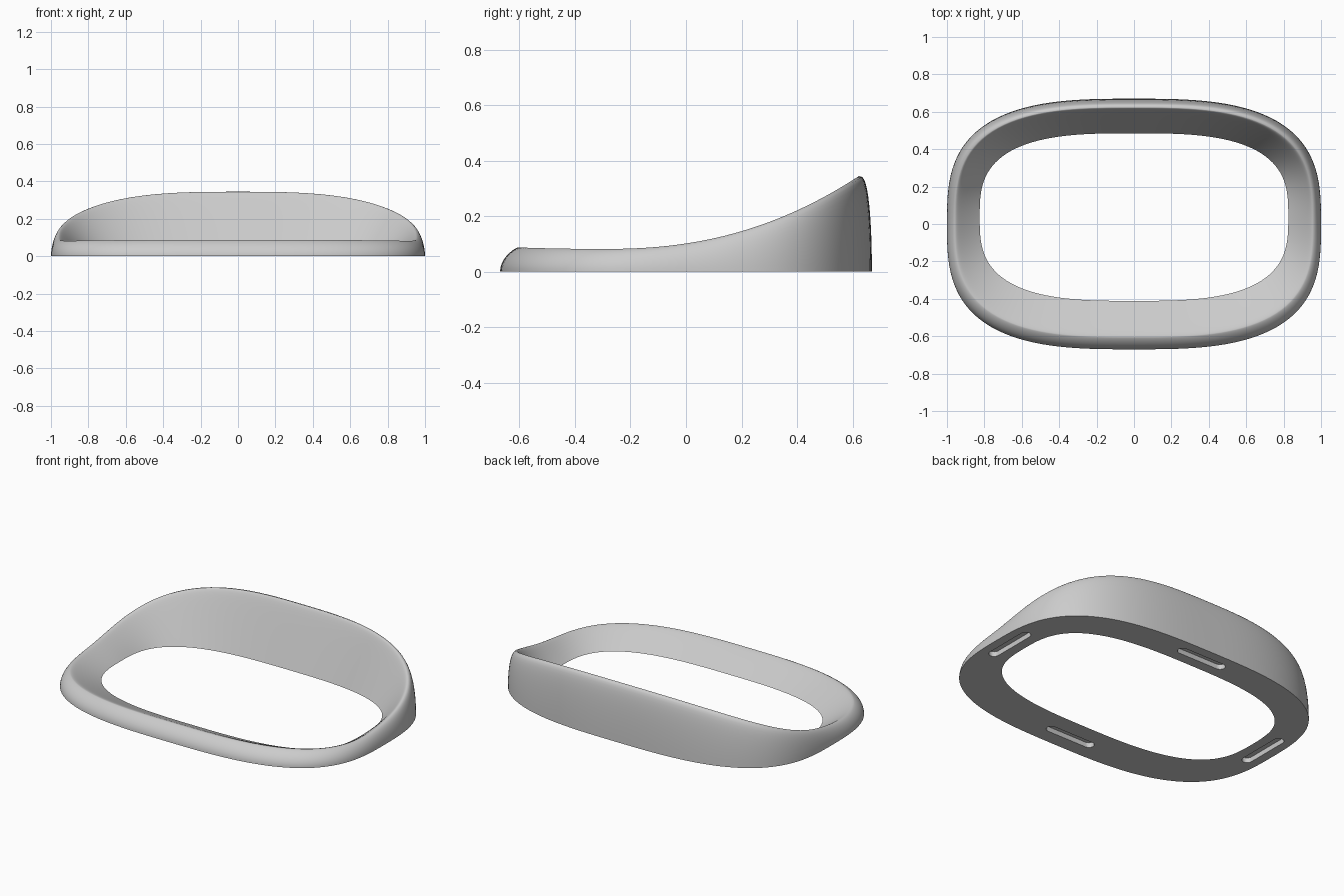
import bpy
import bmesh
from math import sin, cos, pi, radians, hypot
from mathutils import Matrix, Vector

cube = bpy.data.objects.get("Cube")
if cube:
    bpy.data.objects.remove(cube, do_unlink=True)

SEGMENTS = 160       # steps around the ring
CREST = 0.25         # where the crest sits between outer and inner edge


def make_object(name, bm):
    bmesh.ops.recalc_face_normals(bm, faces=bm.faces)
    mesh = bpy.data.meshes.new(name)
    bm.to_mesh(mesh)
    bm.free()
    obj = bpy.data.objects.new(name, mesh)
    bpy.context.collection.objects.link(obj)
    return obj


def outline(t, half_x, half_y, centre_y):
    """Point on a rounded-rectangle (superellipse) outline."""
    c, s = cos(t), sin(t)
    r = (abs(c) ** 3 + abs(s) ** 3) ** (-1 / 3)
    return Vector((half_x * r * c, half_y * r * s + centre_y))


def crest_height(y):
    """Low at the front, sweeping up to the back."""
    d = y + 0.3
    return 0.082 + (0.315 * d ** 2.3 if d > 0 else 0.06 * d * d)


def section(y):
    """Cross-section as (outer-to-inner fraction, height fraction)."""
    power = 1.15 - 0.67 * y
    points = []
    for i in range(12):
        a = i / 12 * pi / 2
        points.append((CREST * (1 - cos(a) ** power), sin(a)))
    soft = 0.08
    for i in range(17):
        w = (i / 16) ** 1.6
        fall = (hypot(w, soft) - soft) / (hypot(1, soft) - soft)
        points.append((CREST + (1 - CREST) * w, 1 - fall))
    return points


# Ring body: one closed cross-section swept between two outlines
bm = bmesh.new()
loops = []
for i in range(SEGMENTS):
    t = 2 * pi * i / SEGMENTS
    outer = outline(t, 1.0, 0.67, 0.0)
    inner = outline(t, 0.825, 0.448, 0.037)
    height = crest_height(outer.lerp(inner, CREST).y)
    loop = []
    for u, v in section(outer.y):
        p = outer.lerp(inner, u)
        loop.append(bm.verts.new((p.x, p.y, max(0.0, v * height))))
    loops.append(loop)
for a, b in zip(loops, loops[1:] + loops[:1]):
    for j in range(len(a)):
        k = (j + 1) % len(a)
        bm.faces.new((a[j], b[j], b[k], a[k]))
ring = make_object("ring_body", bm)


# Four rounded slots in the underside
def add_slot(bm, x, y, turn, length=0.33, width=0.06, depth=0.03):
    r = width / 2
    place = Matrix.Translation((x, y, 0)) @ Matrix.Rotation(turn, 4, 'Z')
    verts = []
    for side in (1, -1):
        for i in range(13):
            a = (i / 12 - 0.5) * pi
            px = side * (length / 2 - r + r * cos(a))
            verts.append(bm.verts.new(place @ Vector((px, side * r * sin(a), -depth))))
    face = bm.faces.new(verts)
    top = bmesh.ops.extrude_face_region(bm, geom=[face])
    moved = [g for g in top["geom"] if isinstance(g, bmesh.types.BMVert)]
    bmesh.ops.translate(bm, verts=moved, vec=(0, 0, 2 * depth))


bm = bmesh.new()
for x, y, turn in ((0, 0.58, 0), (0, -0.55, 0), (0.915, 0.02, pi / 2), (-0.915, 0.02, pi / 2)):
    add_slot(bm, x, y, turn)
cutter = make_object("slot_cutter", bm)
cutter.hide_render = True

cut = ring.modifiers.new("slots", 'BOOLEAN')
cut.operation = 'DIFFERENCE'
cut.solver = 'EXACT'
cut.object = cutter

bpy.ops.object.select_all(action='DESELECT')
ring.select_set(True)
bpy.context.view_layer.objects.active = ring
bpy.ops.object.modifier_apply(modifier=cut.name)
bpy.data.objects.remove(cutter, do_unlink=True)

# Plain grey finish
grey = bpy.data.materials.new("light_grey")
grey.use_nodes = True
colour = (0.6, 0.6, 0.6, 1.0)
grey.diffuse_color = colour
grey.node_tree.nodes["Principled BSDF"].inputs["Base Color"].default_value = colour
ring.data.materials.clear()
ring.data.materials.append(grey)

bpy.ops.object.shade_smooth_by_angle(angle=radians(40))
